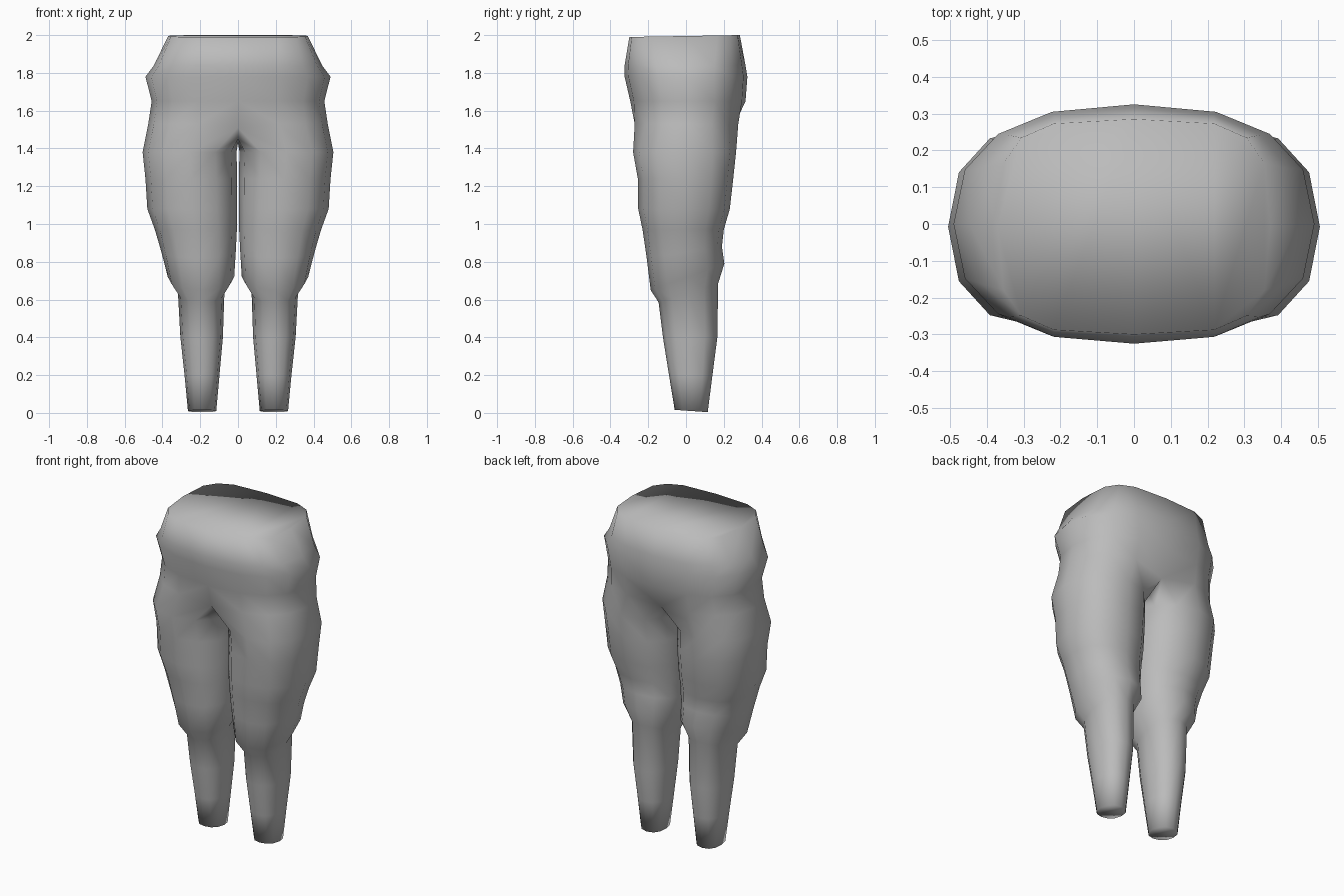
import bpy, bmesh, math

if "Cube" in bpy.data.objects:
    bpy.data.objects.remove(bpy.data.objects["Cube"])

cloth = bpy.data.materials.new("grey cloth")
cloth.diffuse_color = (0.5, 0.5, 0.5, 1)
cloth.use_nodes = True
cloth.node_tree.nodes["Principled BSDF"].inputs["Base Color"].default_value = cloth.diffuse_color


def spow(v, e):
    """Signed power, used to make rounded-box cross-sections."""
    return 0.0 if abs(v) < 1e-6 else math.copysign(abs(v) ** e, v)


# Hip rows: z, tilt, half width, front y, back y, squareness
HIPS = [
    (1.995, 0.005, 0.37, -0.30, 0.285, 0.55),
    (1.84, 0.0, 0.445, -0.325, 0.315, 0.75),
    (1.78, 0.0, 0.49, -0.325, 0.325, 0.82),
    (1.65, 0.0, 0.457, -0.295, 0.315, 0.8),
]

# Leg rows: z, tilt, inner x, outer x, front y, back y
LEGS = [
    (1.38, 0.0, 0.008, 0.505, -0.28, 0.265),
    (1.24, 0.0, 0.004, 0.49, -0.255, 0.25),
    (1.08, 0.0, 0.004, 0.48, -0.253, 0.232),
    (0.97, 0.0, 0.006, 0.44, -0.23, 0.20),
    (0.85, 0.03, 0.012, 0.405, -0.208, 0.19),
    (0.72, 0.07, 0.02, 0.372, -0.187, 0.203),
    (0.635, 0.05, 0.072, 0.318, -0.145, 0.17),
    (0.40, 0.0, 0.08, 0.305, -0.122, 0.166),
    (0.20, 0.0, 0.098, 0.283, -0.09, 0.14),
    (0.01, -0.006, 0.115, 0.265, -0.06, 0.115),
]


def hip_row(bm, z, tilt, half, front, back, e):
    """Half ring of nine points from front centre round to back centre."""
    row = []
    for j in range(9):
        t = math.radians(-90 + 22.5 * j)
        c, s = spow(math.cos(t), e), spow(math.sin(t), e)
        y = (front + back) / 2 + s * (back - front) / 2
        row.append(bm.verts.new((half * c, y, z + tilt * s)))
    return row


def leg_row(bm, z, tilt, inner, outer, front, back):
    """Full ring of twelve points, starting at the inner front."""
    row = []
    for j in range(12):
        t = math.radians(-120 + 30 * j)
        c, s = spow(math.cos(t), 0.88), spow(math.sin(t), 0.88)
        x = (inner + outer) / 2 + c * (outer - inner) / 2
        y = (front + back) / 2 + s * (back - front) / 2
        row.append(bm.verts.new((x, y, z + tilt * s)))
    return row


def bridge(bm, upper, lower, count, closed):
    for j in range(count if closed else count - 1):
        k = (j + 1) % count
        bm.faces.new((upper[j], lower[j], lower[k], upper[k]))


bm = bmesh.new()

# Waist and hips
hips = [hip_row(bm, *r) for r in HIPS]
crotch = hip_row(bm, 1.53, 0.0, 0.475, -0.29, 0.295, 0.82)
crotch[0].co = (0, -0.262, 1.51)
crotch[8].co = (0, 0.245, 1.50)
hips.append(crotch)
for a, b in zip(hips, hips[1:]):
    bridge(bm, a, b, 9, False)
bm.faces.new(hips[0])

# Crotch seam between the legs
crotch = crotch + [bm.verts.new(p) for p in
                   ((0, 0.13, 1.45), (0, 0.0, 1.43), (0, -0.13, 1.45))]

# Baggy thigh, gathered cuff and tapered lower leg
legs = [crotch] + [leg_row(bm, *r) for r in LEGS]
for a, b in zip(legs, legs[1:]):
    bridge(bm, a, b, 12, True)
bm.faces.new(list(reversed(legs[-1])))

bmesh.ops.recalc_face_normals(bm, faces=bm.faces)
# The half shell is open at the centre, so check the waist cap points up
cap = max(bm.faces, key=lambda f: f.calc_center_median().z)
if cap.normal.z < 0:
    bmesh.ops.reverse_faces(bm, faces=bm.faces)
for f in bm.faces:
    f.smooth = True

mesh = bpy.data.meshes.new("breeches")
bm.to_mesh(mesh)
bm.free()
mesh.materials.append(cloth)
breeches = bpy.data.objects.new("breeches", mesh)
bpy.context.collection.objects.link(breeches)

# Mirror to the other leg
mirror = breeches.modifiers.new("mirror", 'MIRROR')
mirror.use_clip = True
mirror.merge_threshold = 0.001
